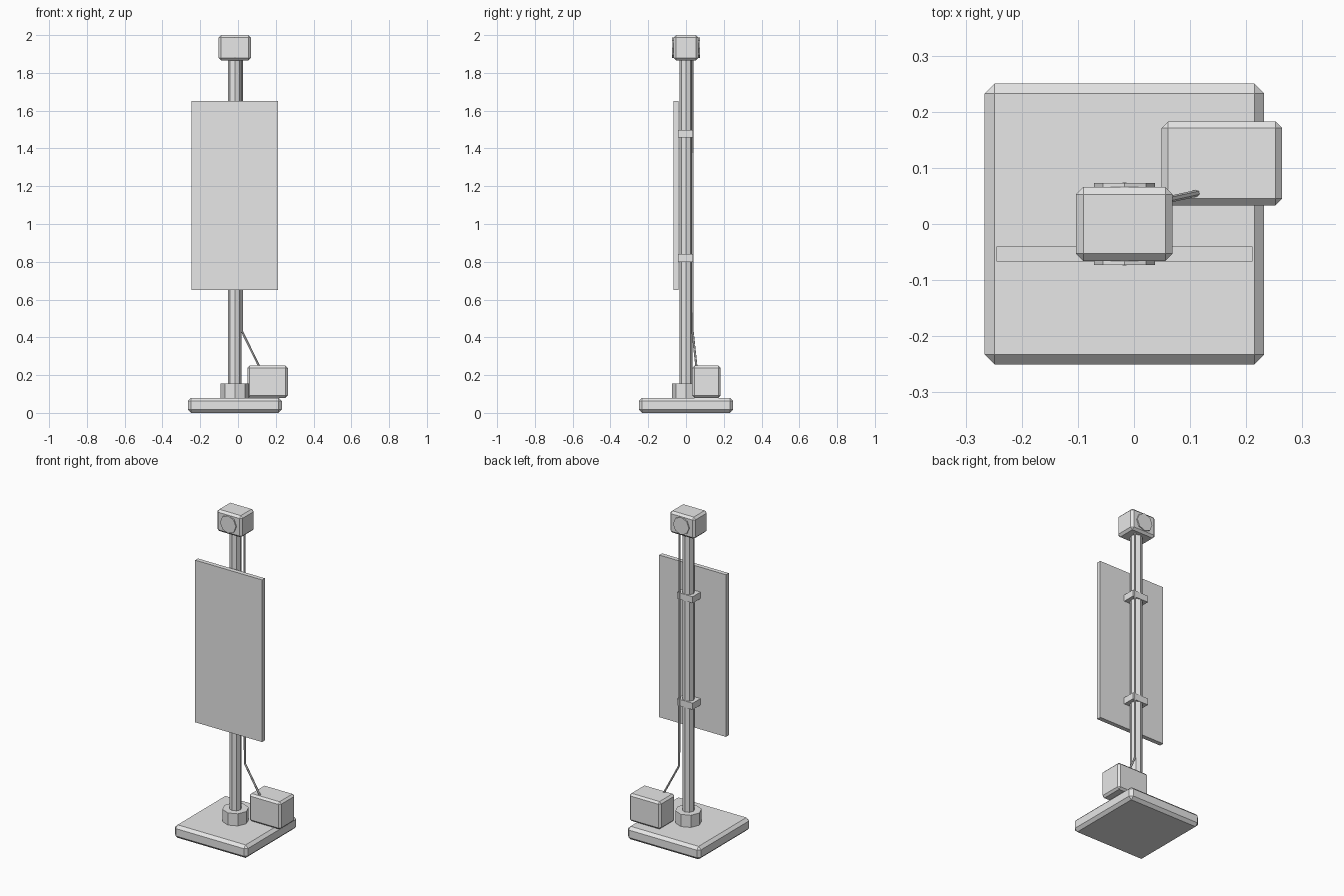
import bpy, bmesh, math
from mathutils import Matrix, Vector

cube = bpy.data.objects.get("Cube")
if cube:
    bpy.data.objects.remove(cube, do_unlink=True)

grey = bpy.data.materials.new("light_grey")
grey.use_nodes = True
colour = (0.8, 0.8, 0.8, 1)
grey.diffuse_color = colour
grey.node_tree.nodes["Principled BSDF"].inputs["Base Color"].default_value = colour

POLE_X = -0.017


def finish(name, bm):
    mesh = bpy.data.meshes.new(name)
    bm.to_mesh(mesh)
    bm.free()
    mesh.materials.append(grey)
    obj = bpy.data.objects.new(name, mesh)
    bpy.context.collection.objects.link(obj)
    return obj


def box(name, low, high, chamfer=0):
    low, high = Vector(low), Vector(high)
    bm = bmesh.new()
    matrix = Matrix.Translation((low + high) / 2) @ Matrix.Diagonal((*(high - low), 1))
    bmesh.ops.create_cube(bm, size=1, matrix=matrix)
    if chamfer:
        bmesh.ops.bevel(bm, geom=bm.edges[:], offset=chamfer, segments=1,
                        profile=0.5, affect='EDGES')
    return finish(name, bm)


def octagon(name, centre, radius, depth, axis='Z'):
    bm = bmesh.new()
    matrix = Matrix.Translation(centre)
    if axis == 'Y':
        matrix = matrix @ Matrix.Rotation(math.pi / 2, 4, 'X')
    bmesh.ops.create_cone(bm, cap_ends=True, segments=8, radius1=radius,
                          radius2=radius, depth=depth, matrix=matrix)
    return finish(name, bm)


# Base, collar and pole
box("base", (-0.266, -0.25, 0), (0.232, 0.25, 0.08), 0.017)
octagon("collar", (POLE_X, 0, 0.115), 0.075, 0.08)
octagon("pole", (POLE_X, 0, 0.98), 0.035, 1.82)

# Lamp head with a lens on the front and the back
box("lamp_head", (POLE_X - 0.086, -0.066, 1.866), (POLE_X + 0.086, 0.066, 2), 0.013)
for name, side in (("front_lens", -1), ("back_lens", 1)):
    octagon(name, (POLE_X, side * 0.0635, 1.933), 0.054, 0.02, 'Y')

# Sign panel and the brackets that clamp it to the pole
box("sign_panel", (-0.245, -0.067, 0.65), (0.211, -0.04, 1.65))
for name, z in (("lower_bracket", 0.82), ("upper_bracket", 1.477)):
    box(name, (POLE_X - 0.054, -0.066, z - 0.02), (POLE_X + 0.054, 0.036, z + 0.02))

# Battery box and the cable running up to the lamp
box("battery_box", (0.049, 0.033, 0.08), (0.264, 0.183, 0.25), 0.012)
curve = bpy.data.curves.new("cable", 'CURVE')
curve.dimensions = '3D'
curve.bevel_depth = 0.006
curve.bevel_resolution = 1
curve.use_fill_caps = True
path = [(0.113, 0.055, 0.245), (0.022, 0.035, 0.43), (0.02, 0.034, 1.88)]
spline = curve.splines.new('POLY')
spline.points.add(len(path) - 1)
for point, co in zip(spline.points, path):
    point.co = (*co, 1)
spline.use_smooth = False
curve.materials.append(grey)
cable = bpy.data.objects.new("cable", curve)
bpy.context.collection.objects.link(cable)
